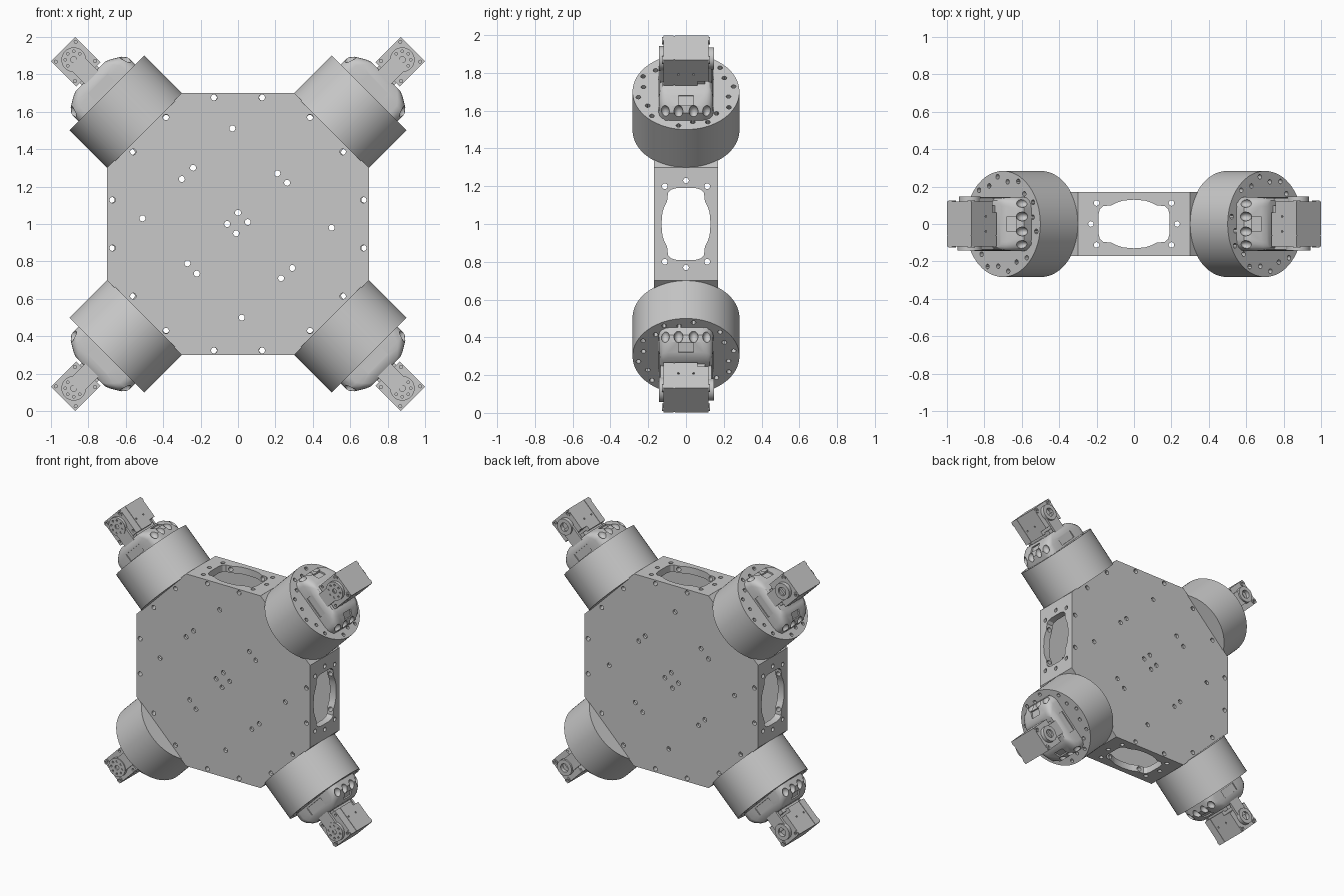
import bpy, bmesh, math
from mathutils import Matrix, Vector

cube = bpy.data.objects.get("Cube")
if cube:
    bpy.data.objects.remove(cube)

GREY = (0.58, 0.58, 0.58, 1)
grey = bpy.data.materials.new("machined grey")
grey.use_nodes = True
grey.diffuse_color = GREY
grey.node_tree.nodes["Principled BSDF"].inputs["Base Color"].default_value = GREY

ALONG_X = Matrix.Rotation(math.pi / 2, 4, 'Y')
ALONG_Y = Matrix.Rotation(math.pi / 2, 4, 'X')
ALONG_Z = Matrix()


def at(x, y, z):
    return Matrix.Translation((x, y, z))


def spoke(eighth):
    """Turn local z outwards from the centre of the frame."""
    return at(0, 0, 1) @ Matrix.Rotation(math.pi / 4 * eighth, 4, 'Y')


def cyl(bm, r, depth, pos, turn=ALONG_Z, sides=16):
    bmesh.ops.create_cone(bm, cap_ends=True, segments=sides, radius1=r, radius2=r,
                          depth=depth, matrix=at(*pos) @ turn)


def box(bm, size, pos, turn=ALONG_Z):
    bmesh.ops.create_cube(bm, size=1, matrix=at(*pos) @ turn @ Matrix.Diagonal((*size, 1)))


def ball(bm, size, pos):
    bmesh.ops.create_uvsphere(bm, u_segments=16, v_segments=10, radius=1,
                              matrix=at(*pos) @ Matrix.Diagonal((*size, 1)))


def loft(bm, rings):
    """Closed skin through rings of equally many points."""
    loops = [[bm.verts.new(p) for p in ring] for ring in rings]
    n = len(loops[0])
    for a, b in zip(loops, loops[1:]):
        for i in range(n):
            bm.faces.new((a[i], a[(i + 1) % n], b[(i + 1) % n], b[i]))
    bm.faces.new(loops[0][::-1])
    bm.faces.new(loops[-1])
    bmesh.ops.recalc_face_normals(bm, faces=bm.faces)


def make(name, bm):
    mesh = bpy.data.meshes.new(name)
    bm.to_mesh(mesh)
    bm.free()
    obj = bpy.data.objects.new(name, mesh)
    bpy.context.collection.objects.link(obj)
    return obj


def baked(obj):
    graph = bpy.context.evaluated_depsgraph_get()
    return bpy.data.meshes.new_from_object(obj.evaluated_get(graph))


def circle(x, y, r):
    return [(x + r * math.cos(math.tau * i / 16), y + r * math.sin(math.tau * i / 16)) for i in range(16)]


def plate(name, loops, thickness):
    """Flat plate from an outline followed by its holes."""
    curve = bpy.data.curves.new(name, 'CURVE')
    curve.dimensions, curve.fill_mode, curve.extrude = '2D', 'BOTH', thickness / 2
    for loop in loops:
        spline = curve.splines.new('POLY')
        spline.points.add(len(loop) - 1)
        for point, (x, y) in zip(spline.points, loop):
            point.co = (x, y, 0, 1)
        spline.use_cyclic_u = True
    helper = bpy.data.objects.new("outline", curve)
    bpy.context.collection.objects.link(helper)
    bm = bmesh.new()
    bm.from_mesh(baked(helper))
    bpy.data.objects.remove(helper)
    bmesh.ops.remove_doubles(bm, verts=bm.verts, dist=0.0001)
    bmesh.ops.recalc_face_normals(bm, faces=bm.faces)
    return make(name, bm)


def cut(obj, *cutters):
    """Subtract each cutter in turn, keeping the last sound result."""
    for bm in cutters:
        helper = make("cutter", bm)
        helper.hide_render = True
        mod = obj.modifiers.new("cut", 'BOOLEAN')
        mod.operation, mod.solver, mod.object = 'DIFFERENCE', 'EXACT', helper
        mesh = baked(obj)
        obj.modifiers.clear()
        if len(mesh.polygons):
            obj.data = mesh
        bpy.data.objects.remove(helper)


def finish(obj):
    mesh = obj.data
    mesh.materials.clear()
    mesh.materials.append(grey)
    mesh.polygons.foreach_set("use_smooth", [True] * len(mesh.polygons))
    mesh.set_sharp_from_angle(angle=math.radians(30))


# Octagonal front and back plates with screw holes
rim = [(sx * x, sz * z) for x, z in ((0.128, 0.675), (0.385, 0.57), (0.56, 0.385), (0.67, 0.128))
       for sx in (-1, 1) for sz in (-1, 1)]
inner = [(0, 0.06), (0.052, 0.01), (-0.01, -0.05), (-0.058, 0),
         (0.02, -0.5), (-0.03, 0.51), (0.5, -0.02), (-0.51, 0.03),
         (-0.24, 0.30), (-0.30, 0.24), (0.21, 0.27), (0.262, 0.22),
         (0.29, -0.235), (0.23, -0.29), (-0.27, -0.21), (-0.22, -0.265)]
octagon = [(0.3, 0.7), (0.7, 0.3), (0.7, -0.3), (0.3, -0.7),
           (-0.3, -0.7), (-0.7, -0.3), (-0.7, 0.3), (-0.3, 0.7)]
for name, y in (("front_plate", -0.16), ("back_plate", 0.16)):
    obj = plate(name, [octagon] + [circle(x, z, 0.016) for x, z in rim + inner], 0.02)
    finish(obj)
    obj.matrix_world = at(0, y, 1) @ ALONG_Y

# Side walls: wavy windows on the square sides, plain under the legs
quarter = [(0.19, 0), (0.19, 0.05), (0.182, 0.08), (0.165, 0.095), (0.12, 0.10),
           (0.09, 0.115), (0.06, 0.125), (0, 0.13)]
half_loop = quarter + [(-u, y) for u, y in quarter[-2::-1]]
window = half_loop + [(u, -y) for u, y in half_loop[-2:0:-1]]
screws = [(s * 0.2, t * 0.112) for s in (-1, 1) for t in (-1, 1)] + [(-0.23, 0), (0.23, 0)]
for i in range(8):
    plain = i % 2
    reach, half, thick = (0.707, 0.283, 0.07) if plain else (0.70, 0.30, 0.05)
    loops = [[(half, 0.15), (-half, 0.15), (-half, -0.15), (half, -0.15)]]
    if not plain:
        loops += [window] + [circle(u, y, 0.015) for u, y in screws]
    wall = plate("leg_wall" if plain else "window_wall", loops, thick)
    drill = bmesh.new()
    for s in (-1, 1):
        cyl(drill, 0.016, 0.5, (s * 0.129, 0, 0), ALONG_Y)
    cut(wall, drill)
    finish(wall)
    wall.matrix_world = spoke(i) @ at(0, 0, reach - thick / 2)

# One leg, pointing along local z, with its front towards -y
parts = []

# Round housing with a ring of blind screw holes in its cap
bm = bmesh.new()
cyl(bm, 0.283, 0.288, (0, 0, 0.846), sides=64)
housing = make("round_housing", bm)
drill = bmesh.new()
for i in range(20):
    a = math.tau * (i + 0.5) / 20
    r = 0.255 if i % 2 else 0.228
    cyl(drill, 0.013, 0.08, (r * math.cos(a), r * math.sin(a), 0.99), sides=12)
cut(housing, drill)
parts.append(housing)


# Rounded joint body on the cap
def rounded(hx, hy, z, r):
    ring = []
    for k, (sx, sy) in enumerate(((1, 1), (-1, 1), (-1, -1), (1, -1))):
        for j in range(5):
            a = math.pi / 2 * (k + j / 4)
            ring.append((sx * (hx - r) + r * math.cos(a), sy * (hy - r) + r * math.sin(a), z))
    return ring


bm = bmesh.new()
loft(bm, [rounded(*s) for s in ((0.215, 0.145, 0.985, 0.06), (0.213, 0.144, 1.045, 0.06),
                                (0.19, 0.142, 1.073, 0.06), (0.14, 0.136, 1.103, 0.04),
                                (0.11, 0.125, 1.115, 0.03))])
body = make("joint_body", bm)
scoops, slots = bmesh.new(), bmesh.new()
for s in (-1, 1):
    for y in (-0.112, -0.04, 0.04, 0.112):
        ball(scoops, (0.03, 0.024, 0.034), (s * 0.207, y, 1.05))
    box(slots, (0.15, 0.012, 0.055), (0, s * 0.143, 1.032))
    box(slots, (0.05, 0.08, 0.03), (s * 0.165, 0, 1.092), Matrix.Rotation(s * 0.6, 4, 'Y'))
cut(body, scoops, slots)
parts.append(body)

# Actuator block with a thin seam, a notch and small screw holes
bm = bmesh.new()
box(bm, (0.184, 0.24, 0.19), (0, 0, 1.225))
block = make("actuator_block", bm)
seam, drill = bmesh.new(), bmesh.new()
box(seam, (0.2, 0.06, 0.04), (0, 0.091, 1.14))
for s in (-1, 1):
    box(seam, (0.006, 0.006, 0.3), (s * 0.092, -0.062, 1.225))
    for y in (-0.04, 0.04):
        cyl(drill, 0.006, 0.02, (s * 0.092, y, 1.21), ALONG_X, 10)
    for t in (-1, 1):
        for z in (1.155, 1.30):
            cyl(drill, 0.009, 0.03, (s * 0.076, t * 0.12, z), ALONG_Y, 12)
cut(block, seam, drill)
parts.append(block)

# Ringed screw bosses on the outer corners
for s, side in ((-1, "first"), (1, "second")):
    bm = bmesh.new()
    for t in (-1, 1):
        cyl(bm, 0.02, 0.008, (s * 0.072, t * 0.122, 1.3), ALONG_Y)
    bosses = make(side + "_corner_bosses", bm)
    drill = bmesh.new()
    cyl(drill, 0.01, 0.4, (s * 0.072, 0, 1.3), ALONG_Y, 12)
    cut(bosses, drill)
    parts.append(bosses)

# Bracket cheeks tying the body to the block
bm = bmesh.new()
for t in (-1, 1):
    box(bm, (0.1, 0.016, 0.14), (0, t * 0.128, 1.16))
box(bm, (0.13, 0.2, 0.03), (0, 0, 1.125))
parts.append(make("bracket_cheeks", bm))

# Drive disc on the front, with its screw circle
bm = bmesh.new()
cyl(bm, 0.066, 0.024, (0, -0.13, 1.24), ALONG_Y, 32)
disc = make("drive_disc", bm)
drill = bmesh.new()
cyl(drill, 0.016, 0.02, (0, -0.142, 1.24), ALONG_Y)
for i in range(8):
    a = math.tau * i / 8
    cyl(drill, 0.007, 0.02, (0.045 * math.cos(a), -0.142, 1.24 + 0.045 * math.sin(a)), ALONG_Y, 10)
cut(disc, drill)
parts.append(disc)

# Idler hub on the back, with an open bore
bm = bmesh.new()
cyl(bm, 0.058, 0.03, (0, 0.133, 1.24), ALONG_Y, 32)
hub = make("idler_hub", bm)
drill = bmesh.new()
cyl(drill, 0.03, 0.06, (0, 0.15, 1.24), ALONG_Y, 24)
cut(hub, drill)
parts.append(hub)

# Repeat the leg on all four diagonals
for part in parts:
    finish(part)
    base = part.name
    for i, side in enumerate(("upper_left", "lower_left", "lower_right", "upper_right")):
        obj = part if i == 0 else bpy.data.objects.new(base, part.data)
        if i:
            bpy.context.collection.objects.link(obj)
        obj.name = f"{side}_{base}"
        obj.matrix_world = spoke(2 * i + 1)
